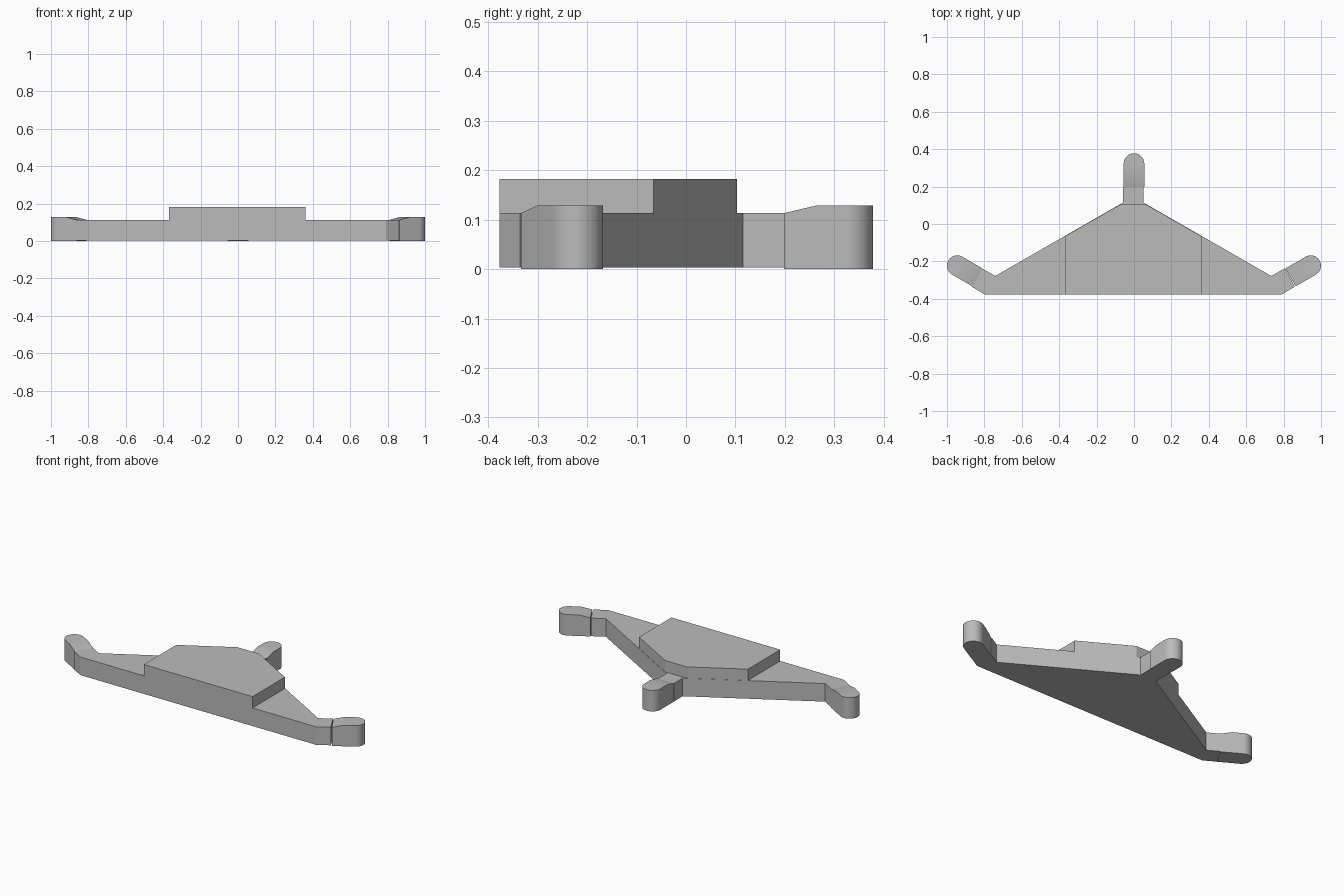
import bpy, bmesh, math
from mathutils import Matrix, Vector

cube = bpy.data.objects.get("Cube")
if cube:
    bpy.data.objects.remove(cube, do_unlink=True)

GREY = (0.5, 0.5, 0.5, 1)
grey = bpy.data.materials.new("plain grey")
grey.use_nodes = True
grey.diffuse_color = GREY
grey.node_tree.nodes["Principled BSDF"].inputs["Base Color"].default_value = GREY

BASE, DECK, TIP_TOP, BLOCK_TOP = 0.003, 0.113, 0.128, 0.182
SHIFT = -0.004          # slight sideways offset of the body


def prism(outline, z0, z1):
    """Extrude a counter-clockwise outline from z0 up to z1."""
    bm = bmesh.new()
    face = bm.faces.new([bm.verts.new((x, y, z0)) for x, y in outline])
    top = bmesh.ops.extrude_face_region(bm, geom=[face])["geom"]
    verts = [v for v in top if isinstance(v, bmesh.types.BMVert)]
    bmesh.ops.translate(bm, verts=verts, vec=(0, 0, z1 - z0))
    bmesh.ops.recalc_face_normals(bm, faces=bm.faces)
    return bm


def finish(name, bm, smooth=False):
    mesh = bpy.data.meshes.new(name)
    bm.to_mesh(mesh)
    bm.free()
    mesh.materials.append(grey)
    obj = bpy.data.objects.new(name, mesh)
    bpy.context.collection.objects.link(obj)
    if smooth:
        bpy.ops.object.select_all(action="DESELECT")
        obj.select_set(True)
        bpy.context.view_layer.objects.active = obj
        bpy.ops.object.shade_smooth_by_angle(angle=math.radians(30))
    return obj


def mirrored(half):
    """Complete a right-hand half outline (front to back) with its mirror."""
    full = half + [(-x, y) for x, y in reversed(half)]
    return [(x + SHIFT, y) for x, y in full]


# Triangular body with three short arm stubs
body = mirrored([(0.794, -0.377), (0.864, -0.335), (0.81, -0.237),
                 (0.738, -0.278), (0.054, 0.115), (0.054, 0.198)])
finish("body", prism(body, BASE, DECK))

# Raised block on the middle of the body
block = mirrored([(0.366, -0.377), (0.366, -0.066), (0.072, 0.103)])
finish("raised_block", prism(block, DECK, BLOCK_TOP))


def foot(name, x, y, angle, radius=0.055, length=0.125, ramp=0.064):
    """Rounded arm end centred on its cap at x, y, with a ramped top."""
    arc = [math.radians(-90 + 180 * i / 24) for i in range(25)]
    outline = [(-length, -radius)]
    outline += [(radius * math.cos(a), radius * math.sin(a)) for a in arc]
    outline.append((-length, radius))
    bm = prism(outline, 0, TIP_TOP)
    bmesh.ops.bisect_plane(bm, geom=bm.verts[:] + bm.edges[:] + bm.faces[:],
                           plane_co=(ramp - length, 0, 0), plane_no=(1, 0, 0))
    for v in bm.verts:
        if v.co.z > 0.1 and v.co.x < -length + 0.001:
            v.co.z = DECK
    place = Matrix.Translation(Vector((x, y, 0)))
    bm.transform(place @ Matrix.Rotation(math.radians(angle), 4, "Z"))
    finish(name, bm, smooth=True)


# Three rounded feet
foot("back_foot", 0, 0.323, 90)
foot("left_foot", 0.945, -0.223, 30)
foot("right_foot", -0.945, -0.223, 150)
